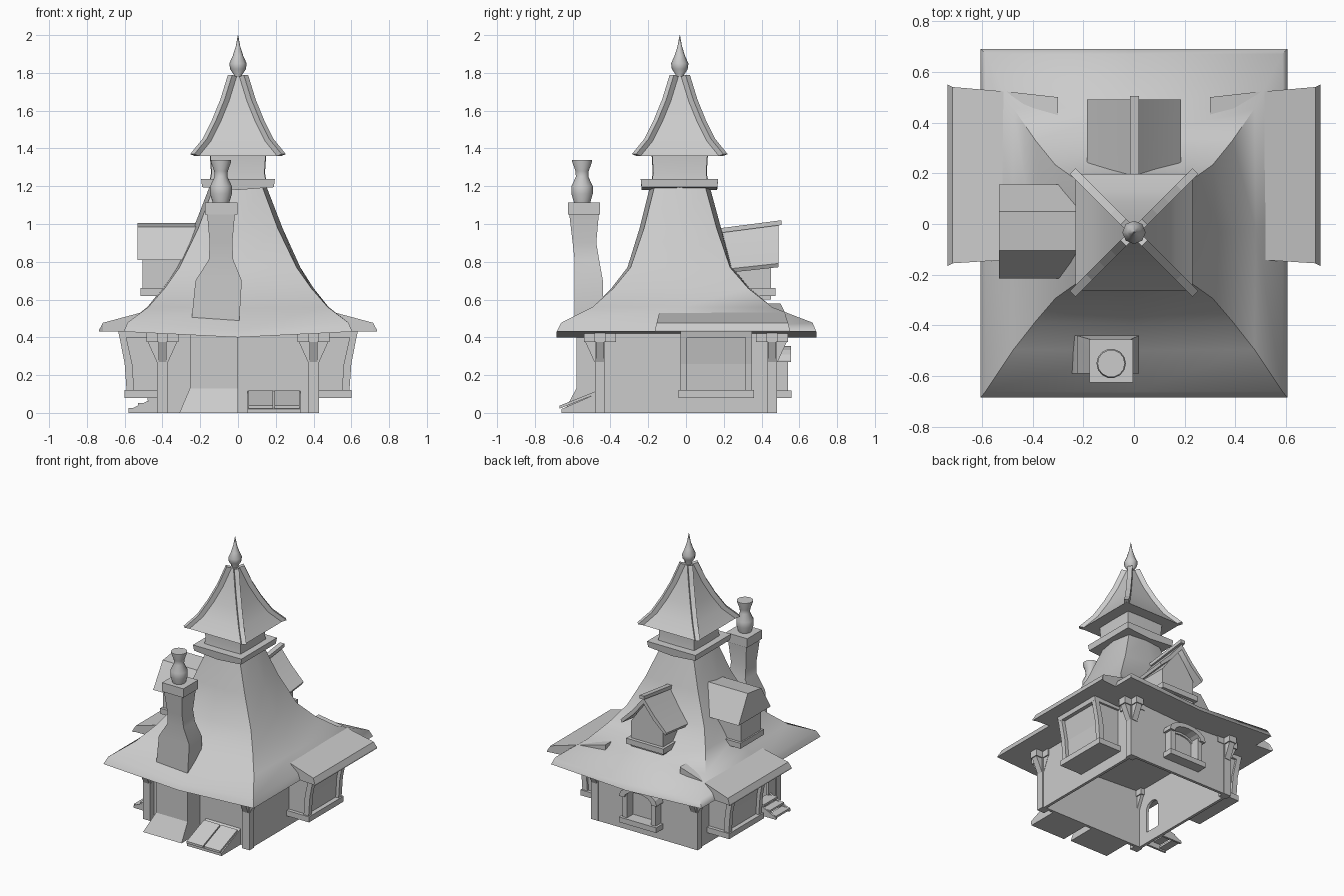
import bpy, bmesh, math
from mathutils import Vector

default_cube = bpy.data.objects.get("Cube")
if default_cube:
    bpy.data.objects.remove(default_cube, do_unlink=True)

clay = bpy.data.materials.new("plain_grey")
clay.use_nodes = True
grey = (0.6, 0.6, 0.6, 1)
clay.diffuse_color = grey
clay.node_tree.nodes["Principled BSDF"].inputs["Base Color"].default_value = grey


def build(name, vertices, faces, smooth=False):
    mesh = bpy.data.meshes.new(name)
    mesh.from_pydata([tuple(v) for v in vertices], [], faces)
    bm = bmesh.new()
    bm.from_mesh(mesh)
    bmesh.ops.recalc_face_normals(bm, faces=bm.faces)
    bm.to_mesh(mesh)
    bm.free()
    mesh.materials.append(clay)
    part = bpy.data.objects.new(name, mesh)
    bpy.context.collection.objects.link(part)
    if smooth:
        bpy.ops.object.select_all(action="DESELECT")
        part.select_set(True)
        bpy.context.view_layer.objects.active = part
        bpy.ops.object.shade_smooth_by_angle(angle=math.radians(48))
    return part


def loft(name, rings, smooth=False):
    """Skin a stack of equal rings and cap both ends."""
    count = len(rings[0])
    faces = [list(range(count)), [(len(rings) - 1) * count + i for i in range(count)]]
    for level in range(len(rings) - 1):
        for i in range(count):
            a, b = level * count + i, level * count + (i + 1) % count
            faces.append([a, b, b + count, a + count])
    return build(name, [v for ring in rings for v in ring], faces, smooth)


def square(x_low, x_high, y_low, y_high, z):
    return [(x_low, y_low, z), (x_high, y_low, z), (x_high, y_high, z), (x_low, y_high, z)]


def box(name, x_range, y_range, z_range):
    return loft(name, [square(*x_range, *y_range, z) for z in z_range])


def prism(name, profile, low, high, axis, shear=0, smooth=False):
    """Extrude a profile (horizontal, z) along axis x or y, optionally tilted."""
    def place(t):
        if axis == "x":
            return [(t, h, z + shear * (t - low)) for h, z in profile]
        return [(h, t, z + shear * (t - low)) for h, z in profile]
    return loft(name, [place(low), place(high)], smooth)


def lathe(name, center, profile, sides):
    def ring(radius, z):
        turn = [math.tau * i / sides for i in range(sides)]
        return [(center[0] + radius * math.cos(a), center[1] + radius * math.sin(a), z) for a in turn]
    return loft(name, [ring(r, z) for r, z in profile], True)


def eight(half_x, y_low, y_high, z, corner=1, droop=0):
    """Square ring with midpoints; corners can be pulled in and front/back midpoints lowered."""
    mid, half_y = (y_low + y_high) / 2, (y_high - y_low) / 2
    steps = [(-1, -1), (0, -1), (1, -1), (1, 0), (1, 1), (0, 1), (-1, 1), (-1, 0)]
    ring = []
    for sx, sy in steps:
        pull = corner if sx and sy else 1
        ring.append((sx * half_x * pull, mid + sy * half_y * pull, z - (droop if sx == 0 else 0)))
    return ring


def cut(target, cutter):
    cutter.hide_render = True
    cutter.hide_set(True)
    modifier = target.modifiers.new("opening", "BOOLEAN")
    modifier.operation = "DIFFERENCE"
    modifier.object = cutter
    modifier.solver = "EXACT"
    bpy.context.view_layer.objects.active = target
    bpy.ops.object.modifier_apply(modifier=modifier.name)
    bpy.data.objects.remove(cutter, do_unlink=True)


def arch(half, base, spring, rise, middle=0):
    curve = [(middle + half * math.cos(math.pi * i / 8), spring + rise * math.sin(math.pi * i / 8)) for i in range(9)]
    return [(middle + half, base)] + curve + [(middle - half, base)]


# Walls, open underneath, with an arched door and back window
walls = box("walls", (-0.42, 0.42), (-0.44, 0.48), (0, 0.46))
cut(walls, box("room", (-0.4, 0.4), (-0.42, 0.46), (-0.1, 0.5)))
cut(walls, prism("door_opening", arch(0.06, 0.08, 0.24, 0.06, -0.29), -0.5, -0.35, "x"))
cut(walls, prism("window_recess", arch(0.1, 0.11, 0.26, 0.05), 0.47, 0.6, "y"))

# Corner posts with crossed beams and braces
for sx in (-1, 1):
    for sy in (-1, 1):
        px, py = sx * 0.4, sy * 0.455
        box("corner_post", (px - 0.03, px + 0.03), (py - 0.027, py + 0.027), (0, 0.4))
        box("post_beam", (px - 0.085, px + 0.085), (py - 0.03, py + 0.03), (0.375, 0.425))
        box("post_beam", (px - 0.03, px + 0.03), (py - 0.085, py + 0.085), (0.375, 0.425))
        for way in (-1, 1):
            def brace(middle):
                return [(middle, 0.26), (middle + way * 0.03, 0.27), (middle + way * 0.08, 0.38), (middle, 0.38)]
            prism("brace", brace(px), py - 0.022, py + 0.022, "y")
            prism("brace", brace(py), px - 0.022, px + 0.022, "x")

# Side bays with flared posts and their low roofs
for side in (-1, 1):
    def mirrored(points):
        return [(side * x, z) for x, z in points]
    prism("bay_body", mirrored([(0.4, 0.1), (0.565, 0.1), (0.575, 0.26), (0.61, 0.45), (0.4, 0.45)]), -0.015, 0.335, "y")
    prism("bay_sill", mirrored([(0.4, 0.08), (0.6, 0.08), (0.6, 0.12), (0.4, 0.12)]), -0.04, 0.36, "y")
    outline = [(0.55, 0.12), (0.59, 0.12), (0.6, 0.26), (0.635, 0.44), (0.6, 0.44), (0.56, 0.26)]
    for low in (-0.03, 0.315):
        prism("bay_post", mirrored(outline), low, low + 0.035, "y")
    prism("bay_lintel", mirrored([(0.4, 0.4), (0.628, 0.4), (0.636, 0.44), (0.4, 0.44)]), -0.03, 0.35, "y")
    loft("bay_roof", [[(side * x, low, z), (side * x, high, z), (side * x, high, 0.43), (side * x, low, 0.43)]
                      for x, z, low, high in [(0.3, 0.58, -0.13, 0.5), (0.48, 0.54, -0.14, 0.52),
                                              (0.715, 0.477, -0.155, 0.54), (0.735, 0.44, -0.165, 0.55)]])

# Main roof sweeping up to the tower, with drooping front and back eaves
loft("main_roof", [
    eight(0.605, -0.685, 0.69, 0.43, 1, 0.03),
    eight(0.585, -0.66, 0.67, 0.478, 1, 0.04),
    eight(0.48, -0.5, 0.46, 0.56, 0.99, 0.005),
    eight(0.4, -0.395, 0.34, 0.66, 0.97),
    eight(0.33, -0.31, 0.25, 0.77, 0.94),
    eight(0.235, -0.245, 0.185, 0.98, 0.89),
    eight(0.15, -0.19, 0.125, 1.2, 0.85)], True)

# Tower collar, neck and spire
loft("tower_collar", [eight(0.19, -0.235, 0.165, 1.195, 1, 0.015), eight(0.195, -0.24, 0.17, 1.237)])
loft("tower_neck", [eight(h, -0.033 - h, -0.033 + h, z, 0.98)
                    for h, z in [(0.155, 1.2), (0.143, 1.27), (0.15, 1.38)]], True)
spire = [(0.23, 1.36), (0.165, 1.44), (0.115, 1.54), (0.07, 1.65), (0.03, 1.78)]
loft("spire_roof", [square(-h, h, -0.033 - h, -0.033 + h, z) for h, z in spire], True)
for sx in (-1, 1):
    for sy in (-1, 1):
        across = Vector((-sy, sx, 0)).normalized() * 0.016
        rings = []
        for h, z in spire:
            point = Vector((sx * h, -0.033 + sy * h, z))
            out = Vector((sx, sy, 0)) * 0.012
            rings.append([point - across - out, point + across - out,
                          point + across + out + Vector((0, 0, 0.01)),
                          point - across + out + Vector((0, 0, 0.01))])
        loft("hip_beam", rings)
lathe("finial", (0, -0.033), [(0.025, 1.75), (0.022, 1.79), (0.042, 1.82), (0.046, 1.85),
                              (0.028, 1.89), (0.012, 1.94), (0.001, 2)], 8)

# Chimney: flared foot, breast, leaning stack, cap and pot
loft("chimney_breast", [square(-0.31, 0, -0.65, -0.42, 0), square(-0.255, 0, -0.58, -0.42, 0.13),
                        square(-0.255, 0, -0.58, -0.42, 0.5)])
loft("chimney_stack", [
    square(-0.25, 0.005, -0.59, -0.44, 0.45),
    square(-0.225, 0.02, -0.59, -0.44, 0.7),
    square(-0.155, -0.025, -0.59, -0.46, 0.81),
    square(-0.15, -0.03, -0.6, -0.475, 0.9),
    square(-0.165, -0.015, -0.62, -0.46, 1.07)], True)
box("chimney_cap", (-0.175, -0.003), (-0.625, -0.455), (1.05, 1.115))
lathe("chimney_pot", (-0.09, -0.55), [(0.04, 1.1), (0.058, 1.16), (0.058, 1.2), (0.034, 1.25),
                                      (0.036, 1.28), (0.054, 1.33), (0.054, 1.338)], 14)

# Back dormer with a steep curved gable
prism("back_dormer_wall", [(-0.13, 0.6), (0.13, 0.6), (0.13, 0.78), (0, 0.96), (-0.13, 0.78)], 0.05, 0.45, "y")
box("back_dormer_sill", (-0.15, 0.15), (0.1, 0.475), (0.62, 0.66))
for side in (-1, 1):
    slab = [(0, 0.96), (0.09, 0.85), (0.185, 0.755), (0.175, 0.735), (0.08, 0.82), (0, 0.92)]
    prism("back_dormer_roof", [(side * x, z) for x, z in slab], 0.16, 0.49, "y", 0.11, True)
prism("back_dormer_ridge", [(-0.015, 0.95), (0.02, 0.95), (0.02, 0.975), (-0.015, 0.975)], 0.16, 0.505, "y", 0.13)

# Side dormer with a broken-slope roof
box("side_dormer_wall", (-0.505, -0.05), (-0.14, 0.09), (0.62, 0.83))
box("side_dormer_sill", (-0.515, -0.1), (-0.16, 0.11), (0.62, 0.66))
prism("side_dormer_roof", [(-0.215, 0.81), (-0.105, 0.985), (0.05, 1.005), (0.155, 0.81)], -0.533, -0.12, "x")

# Back window frame with curved hood
for side in (-1, 1):
    middle = side * 0.115
    box("window_post", (middle - 0.018, middle + 0.018), (0.46, 0.54), (0.1, 0.3))
box("window_sill", (-0.15, 0.15), (0.46, 0.558), (0.08, 0.118))
hood = arch(0.15, 0.27, 0.28, 0.075)
prism("window_hood", hood + arch(0.11, 0.27, 0.27, 0.055)[::-1], 0.46, 0.555, "y")

# Door steps and cellar hatch
for step in range(3):
    reach = 0.58 - step * 0.05
    height = 0.025 + step * 0.028
    box("door_step", (-reach, -reach + 0.06), (-0.37, -0.21), (height - 0.015, height))
for low in (-0.375, -0.22):
    prism("step_stringer", [(-0.58, 0), (-0.42, 0), (-0.42, 0.09), (-0.58, 0.015)], low, low + 0.015, "y")
prism("hatch_frame", [(-0.66, 0), (-0.43, 0), (-0.43, 0.12), (-0.66, 0.02)], 0.05, 0.33, "x")
for low in (0.055, 0.194):
    prism("hatch_door", [(-0.67, 0.022), (-0.47, 0.102), (-0.47, 0.118), (-0.67, 0.038)], low, low + 0.131, "x")
